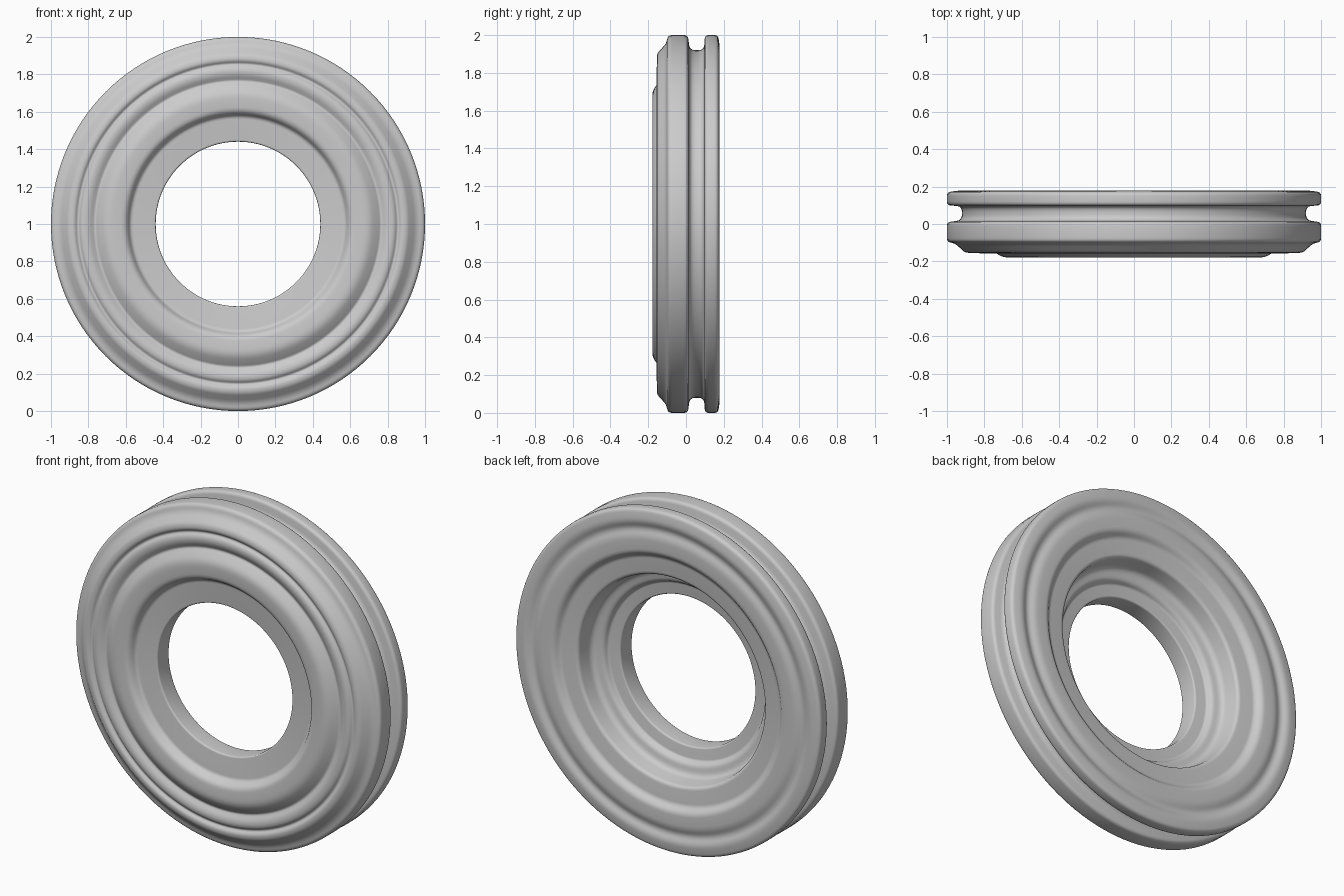
import bpy, math
from mathutils import Vector

if "Cube" in bpy.data.objects:
    bpy.data.objects.remove(bpy.data.objects["Cube"])

SEGMENTS = 128
CENTRE_Z = 1.0

# Closed cross-section: (radius, y, corner rounding)
PROFILE = [
    # front face, from the bore outwards
    (0.44, -0.125, 0.01), (0.575, -0.13, 0.015), (0.60, -0.175, 0.025),
    (0.70, -0.18, 0.03), (0.745, -0.15, 0.012), (0.765, -0.135, 0.01),
    (0.80, -0.157, 0.02), (0.835, -0.157, 0.02), (0.855, -0.137, 0.012),
    (0.875, -0.155, 0.012), (0.905, -0.152, 0.015), (0.955, -0.105, 0.02),
    # front tread, belt groove and back tread
    (1.0, -0.095, 0.02), (1.0, 0.01, 0.02), (0.92, 0.02, 0.03),
    (0.92, 0.095, 0.03), (1.0, 0.10, 0.02), (1.0, 0.17, 0.02),
    # back face, inwards
    (0.93, 0.18, 0.02), (0.885, 0.16, 0.02), (0.84, 0.178, 0.02),
    (0.75, 0.178, 0.02), (0.72, 0.145, 0.015), (0.61, 0.14, 0.02),
    # deep back recess and stepped bore
    (0.595, 0.03, 0.03), (0.53, 0.02, 0.02), (0.515, -0.01, 0.01),
    (0.44, -0.015, 0.01),
]


def rounded(points, steps=5):
    """Replace each corner of a closed outline by a small curve."""
    out = []
    for i, (r, y, radius) in enumerate(points):
        p = Vector((r, y))
        a = Vector(points[i - 1][:2]) - p
        b = Vector(points[(i + 1) % len(points)][:2]) - p
        start = p + a.normalized() * min(radius, a.length * 0.48)
        end = p + b.normalized() * min(radius, b.length * 0.48)
        for k in range(steps):
            t = k / (steps - 1)
            out.append(start * (1 - t) ** 2 + p * 2 * t * (1 - t) + end * t * t)
    return out


def lathe(name, outline):
    """Turn a closed outline around the y axis."""
    n = len(outline)
    verts, faces = [], []
    for s in range(SEGMENTS):
        ang = 2 * math.pi * s / SEGMENTS
        for r, y in outline:
            verts.append((r * math.cos(ang), y, CENTRE_Z + r * math.sin(ang)))
        t = (s + 1) % SEGMENTS
        for i in range(n):
            j = (i + 1) % n
            faces.append((s * n + i, s * n + j, t * n + j, t * n + i))
    mesh = bpy.data.meshes.new(name)
    mesh.from_pydata(verts, [], faces)
    mesh.update()
    obj = bpy.data.objects.new(name, mesh)
    bpy.context.collection.objects.link(obj)
    return obj


# Grooved ring
ring = lathe("grooved_ring", rounded(PROFILE))
bpy.context.view_layer.objects.active = ring
ring.select_set(True)
bpy.ops.object.mode_set(mode='EDIT')
bpy.ops.mesh.select_all(action='SELECT')
bpy.ops.mesh.normals_make_consistent(inside=False)
bpy.ops.object.mode_set(mode='OBJECT')
bpy.ops.object.shade_smooth_by_angle(angle=math.radians(40))
